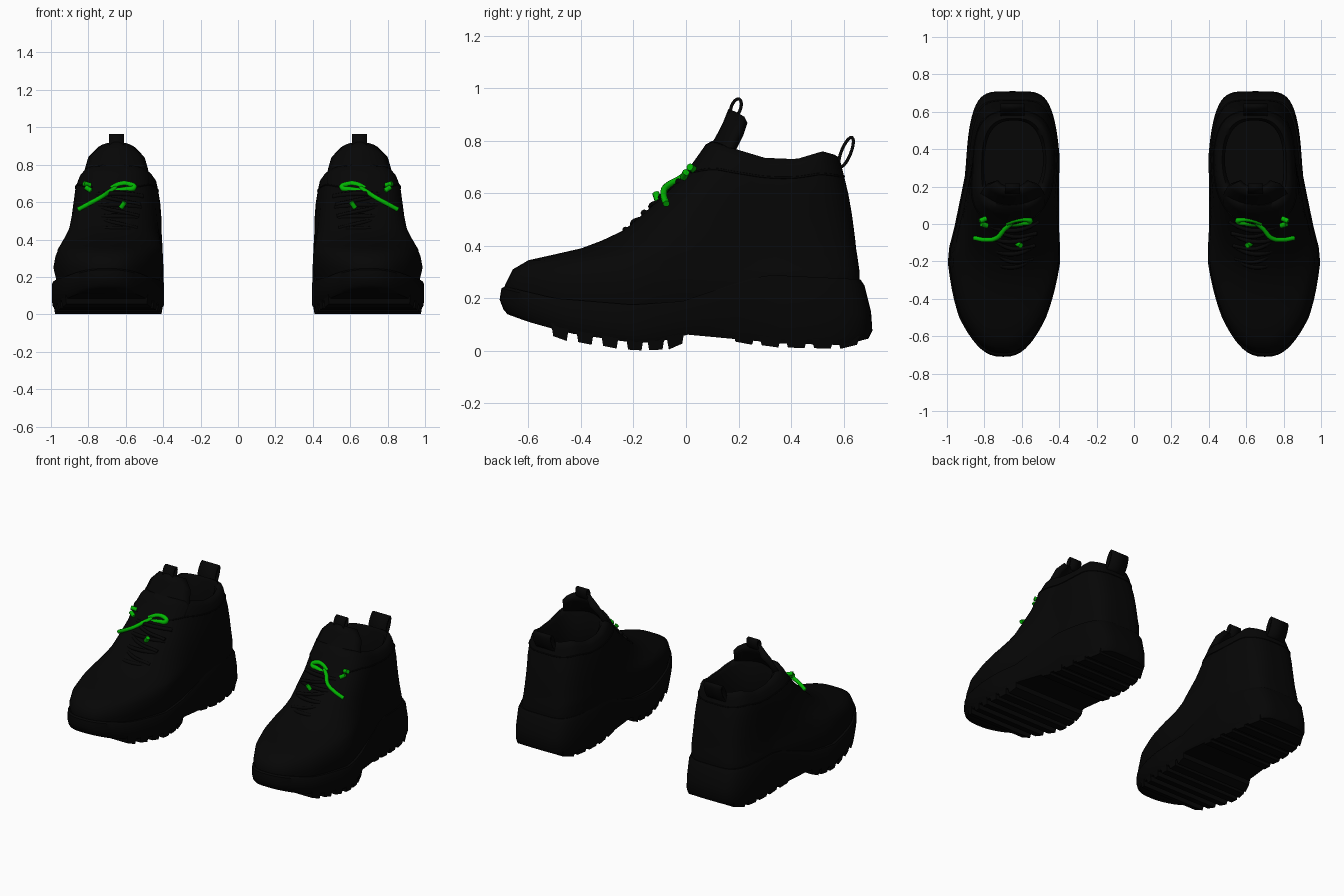
import bpy, bmesh, math

cube = bpy.data.objects.get("Cube")
if cube:
    bpy.data.objects.remove(cube, do_unlink=True)


def material(name, rgb):
    m = bpy.data.materials.new(name)
    m.use_nodes = True
    m.diffuse_color = (*rgb, 1)
    bsdf = next(n for n in m.node_tree.nodes if n.type == 'BSDF_PRINCIPLED')
    bsdf.inputs["Base Color"].default_value = (*rgb, 1)
    bsdf.inputs["Roughness"].default_value = 0.8
    return m


LEATHER = material("black_leather", (0.0018, 0.0018, 0.0018))
RUBBER = material("black_rubber", (0.0016, 0.0016, 0.0016))
GREEN = material("green_lace", (0.0005, 0.46, 0.0005))
SIDES = (("left", 1), ("right", -1))
N = 64


def lerp_table(table, v):
    """Piecewise linear lookup in (key, value) pairs."""
    if v <= table[0][0]:
        return table[0][1]
    for (a, p), (b, q) in zip(table, table[1:]):
        if v <= b:
            return p + (q - p) * (v - a) / (b - a)
    return table[-1][1]


# Outer and inner edges of the foot along its length
OUTER = [(-.7, .94), (-.5, .985), (-.2, 1.0), (-.1, .985), (.02, .95), (.13, .928), (.27, .902), (.7, .885)]
INNER = [(-.7, .46), (-.5, .42), (-.2, .39), (.1, .408), (.35, .395), (.7, .415)]
SOLE_LOW = [(-.71, .15), (-.6, .11), (-.45, .068), (-.2, .03), (-.05, .036),
            (0, .06), (.07, .073), (.2, .045), (.35, .028), (.6, .022), (.71, .05)]
SOLE_HIGH = [(-.71, .25), (-.5, .2), (-.2, .175), (0, .19), (.1, .24), (.3, .29), (.71, .27)]
COLLAR = [(.02, 0), (.1, .03), (.2, -.005), (.3, -.035), (.42, -.04), (.52, -.01), (.59, -.03)]


def edge_point(y, w, lean_out, lean_in):
    """x on the outline for a signed width fraction w."""
    xo, xi = lerp_table(OUTER, y) - lean_out, lerp_table(INNER, y) + lean_in
    return (xo + xi) / 2 + w * (xo - xi) / 2


def outline(front, back, lean_out, lean_in, pf, pb):
    pts = []
    for i in range(N):
        a = math.tau * i / N
        c, s = math.cos(a), math.sin(a)
        p = pf if c > 0 else pb
        y = (front + back) / 2 - math.copysign(abs(c) ** (2 / p), c) * (back - front) / 2
        w = math.copysign(abs(s) ** (2 / p), s)
        pts.append((edge_point(y, w, lean_out, lean_in), y))
    return pts


def finish(name, side, bm, mat, angle=40):
    bmesh.ops.recalc_face_normals(bm, faces=bm.faces)
    me = bpy.data.meshes.new(name)
    bm.to_mesh(me)
    bm.free()
    ob = bpy.data.objects.new(f"{side}_{name}", me)
    bpy.context.collection.objects.link(ob)
    me.materials.append(mat)
    bpy.ops.object.select_all(action='DESELECT')
    ob.select_set(True)
    bpy.context.view_layer.objects.active = ob
    bpy.ops.object.shade_smooth_by_angle(angle=math.radians(angle))
    return ob


def loft(name, rings, mat, closed=True, caps=True, angle=40, thick=0):
    """Skin rings of points, bridging the end rings across their width."""
    for label, s in SIDES:
        bm = bmesh.new()
        rows = [[bm.verts.new((s * x, y, z)) for x, y, z in r] for r in rings]
        n = len(rows[0])
        for a, b in zip(rows, rows[1:]):
            for i in range(n if closed else n - 1):
                j = (i + 1) % n
                bm.faces.new((a[i], a[j], b[j], b[i]))
        if caps:
            for r in (rows[0], rows[-1]):
                for i in range(n // 2):
                    quad = [r[i], r[i + 1], r[-i - 1], r[-i]]
                    bm.faces.new(list(dict.fromkeys(quad)))
        ob = finish(name, label, bm, mat, angle)
        if thick:
            mod = ob.modifiers.new("thickness", 'SOLIDIFY')
            mod.thickness, mod.offset = thick, 0


def tube(name, pts, radius, mat):
    for label, s in SIDES:
        cu = bpy.data.curves.new(name, 'CURVE')
        cu.dimensions = '3D'
        cu.bevel_depth, cu.bevel_resolution, cu.resolution_u = radius, 2, 6
        cu.use_fill_caps = True
        sp = cu.splines.new('BEZIER')
        sp.bezier_points.add(len(pts) - 1)
        for bp, (x, y, z) in zip(sp.bezier_points, pts):
            bp.co = (s * x, y, z)
            bp.handle_left_type = bp.handle_right_type = 'AUTO'
        cu.materials.append(mat)
        bpy.context.collection.objects.link(bpy.data.objects.new(f"{label}_{name}", cu))


# Upper: stacked outlines, over the rim and down to the footbed
# z, front y, back y, outer lean, inner lean, front and back roundness
UPPER = [(.16, -.66, .64, .03, .03, 2.6, 4.5), (.25, -.69, .662, .008, .006, 2.6, 4.5),
         (.31, -.66, .66, .018, .006, 2.6, 4.5), (.345, -.6, .655, .025, .006, 2.5, 4.5),
         (.365, -.51, .652, .027, .006, 2.4, 4.4), (.39, -.4, .648, .03, .008, 2.4, 4.2),
         (.42, -.32, .645, .032, .01, 2.3, 4), (.46, -.235, .64, .034, .012, 2.3, 3.8),
         (.52, -.165, .632, .036, .014, 2.3, 3.6), (.6, -.075, .618, .036, .02, 2.3, 3.4),
         (.68, 0, .602, .04, .03, 2.4, 3.2), (.74, .05, .59, .055, .04, 2.4, 3),
         (.765, .075, .582, .07, .055, 2.4, 3), (.77, .1, .565, .085, .075, 2.4, 2.8),
         (.745, .125, .553, .1, .09, 2.4, 2.6), (.5, .1, .57, .09, .08, 2.4, 2.6),
         (.3, .02, .59, .09, .08, 2.4, 2.6)]


def upper_ring(level, grow=0):
    z, f, b, lo, li, pf, pb = level
    k = min(1, max(0, (z - .6) / .16))
    return [(x, y, z + k * lerp_table(COLLAR, y))
            for x, y in outline(f - grow, b + grow, lo - grow, li - grow, pf, pb)]


loft("upper", [upper_ring(v) for v in UPPER], LEATHER, angle=60)

# Sole: rings between the low and high edge
rings = []
for f, front, back, lean in ((0, -.68, .695, .012), (.12, -.695, .71, .002),
                             (.45, -.71, .705, 0), (.9, -.703, .68, 0), (1, -.69, .664, .007)):
    ring = []
    for x, y in outline(front, back, lean, lean, 2.6, 4.8):
        lo, hi = lerp_table(SOLE_LOW, y), lerp_table(SOLE_HIGH, y)
        ring.append((x, y, lo + (hi - lo) * f))
    rings.append(ring)
loft("sole", rings, RUBBER)

# Tread lugs across the sole
for i, y in enumerate((-.48, -.385, -.29, -.195, -.115, -.04, .22, .32, .42, .52, .62)):
    drop, half = (.03, .034) if y < 0 else (.015, .042)
    p = 2.6 if y < 0 else 4.8
    lug = []
    for dy in (-half, half):
        w = .98 * (1 - abs((y + dy) / .71) ** p) ** (1 / p)
        z = lerp_table(SOLE_LOW, y + dy)
        lug.append([(edge_point(y + dy * k, v, 0, 0), y + dy * k, max(0, z + h))
                    for v, h, k in ((-w * .97, -drop, .75), (-w, .02, 1), (w, .02, 1), (w * .97, -drop, .75))])
    loft(f"tread_lug_{i + 1}", lug, RUBBER, angle=20)

# Tongue: curved padded flap, edges swept back and lower
rows = []
for y, z, w in ((.0, .64, .15), (.07, .73, .165), (.125, .8, .16), (.158, .865, .14), (.178, .915, .09)):
    rows.append([(.65 + w * k / 4, y + .05 * (k / 4) ** 2, z - .035 * (k / 4) ** 2)
                 for k in range(-4, 5)])
loft("tongue", rows, LEATHER, closed=False, caps=False, thick=.035)


# Pull loops: flat straps bent into rings
def strap_loop(name, cy, cz, ry, rz, tilt, width):
    edges = []
    for x in (.65 - width / 2, .65 + width / 2):
        ring = []
        for i in range(20):
            a = math.tau * i / 20
            u, v = ry * math.cos(a), rz * math.sin(a)
            ring.append((x, cy + u * math.cos(tilt) + v * math.sin(tilt),
                         cz - u * math.sin(tilt) + v * math.cos(tilt)))
        edges.append(ring)
    loft(name, edges, LEATHER, caps=False, thick=.012)


strap_loop("tongue_loop", .19, .925, .018, .036, .35, .08)
strap_loop("heel_loop", .61, .757, .018, .06, .38, .13)

# Collar seam follows the upper
tube("collar_seam", upper_ring(UPPER[10])[4:-3:2], .004, LEATHER)

# Black laces crossing the instep
for i, (y, z) in enumerate(((-.23, .46), (-.16, .525), (-.095, .585), (-.035, .645))):
    w = .12 + .01 * i
    arc = [(.66 + w * k, y + .05 * k * k, z - .015 * k * k) for k in (-1, -.5, 0, .5, 1)]
    tube(f"lace_row_{i + 1}", arc, .013, LEATHER)
    if i < 3:
        tube(f"lace_cross_{i + 1}", [(.66 - w, y + .045, z), (.66, y + .03, z + .03),
                                     (.66 + w, y + .11, z + .05)], .011, LEATHER)

# Green lace: bow strand, tail and short ends
tube("green_tail", [(.655, .005, .675), (.69, -.025, .655), (.735, -.075, .625),
                    (.79, -.085, .595), (.855, -.075, .56)], .013, GREEN)
tube("green_bow", [(.66, .0, .66), (.6, .005, .667), (.555, .015, .68),
                   (.58, .025, .695), (.63, .022, .695), (.68, .005, .672)], .015, GREEN)
for i, (a, b) in enumerate((((.79, .03, .69), (.825, .015, .7)),
                            ((.785, -.01, .66), (.815, .0, .68)),
                            ((.605, -.115, .6), (.625, -.105, .57)))):
    tube(f"green_end_{i + 1}", [a, b], .014, GREEN)
